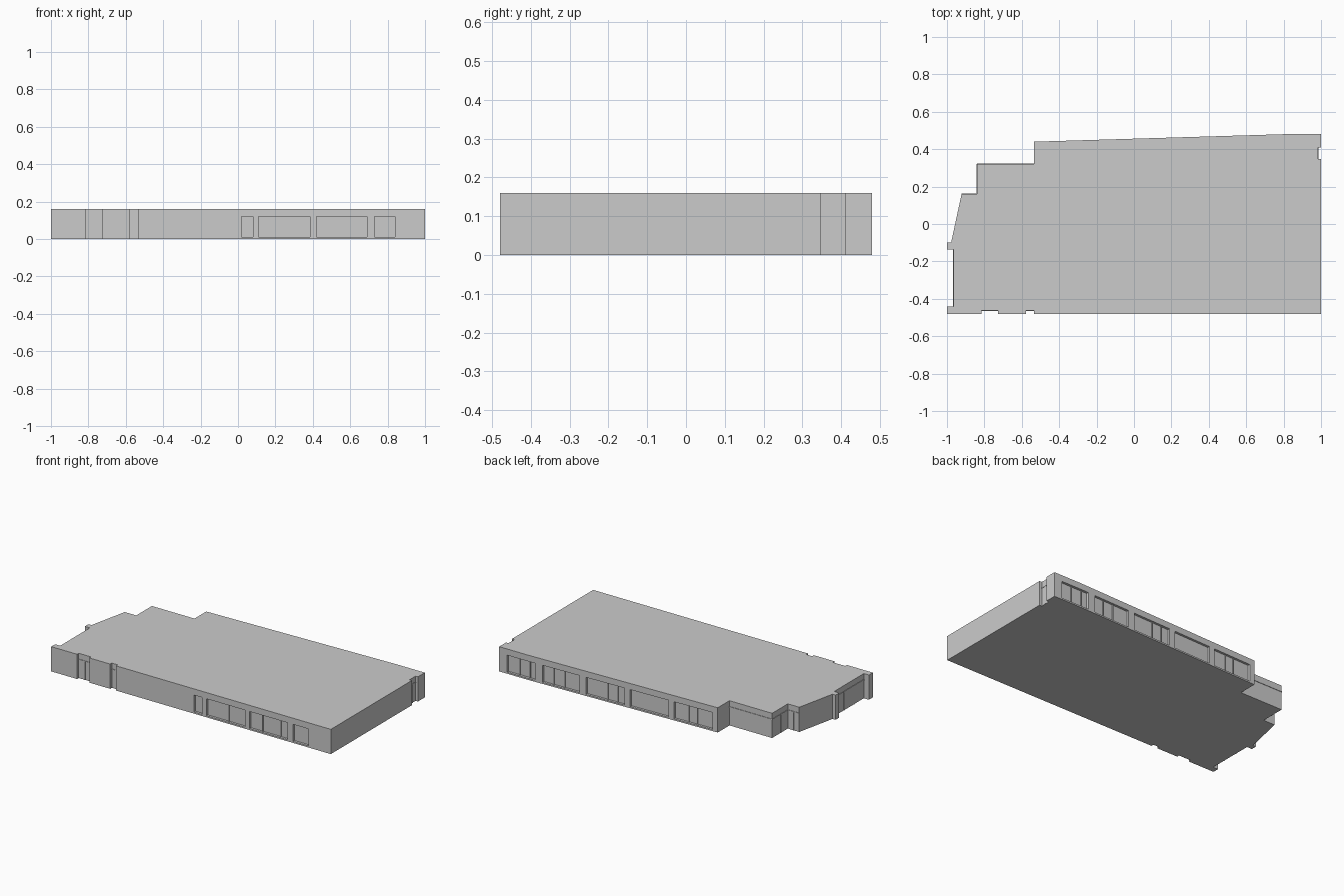
import bpy, bmesh
from mathutils import Vector

if "Cube" in bpy.data.objects:
    bpy.data.objects.remove(bpy.data.objects["Cube"])

H = 0.16            # wall height
HEAD = 0.12         # window head height
SILL = 0.01

# Building footprint, counter-clockwise from the front left corner
outline = [
    (-1, -0.48), (-0.815, -0.48), (-0.815, -0.463), (-0.727, -0.463), (-0.727, -0.48),
    (-0.578, -0.48), (-0.578, -0.463), (-0.535, -0.463), (-0.535, -0.48),
    (1, -0.48), (1, 0.347), (0.983, 0.347), (0.983, 0.41), (1, 0.41), (1, 0.48),
    (0.8, 0.48), (-0.535, 0.44), (-0.535, 0.32), (-0.84, 0.32), (-0.84, 0.16),
    (-0.922, 0.16), (-0.978, -0.1), (-1, -0.1), (-1, -0.137), (-0.964, -0.137),
    (-0.964, -0.44), (-1, -0.44)]


def prism(name, pts, z0, z1):
    """Extrude a flat outline between two heights."""
    bm = bmesh.new()
    face = bm.faces.new([bm.verts.new((x, y, z0)) for x, y in pts])
    ext = bmesh.ops.extrude_face_region(bm, geom=[face])
    bmesh.ops.translate(bm, vec=(0, 0, z1 - z0),
                        verts=[v for v in ext["geom"] if isinstance(v, bmesh.types.BMVert)])
    bmesh.ops.recalc_face_normals(bm, faces=bm.faces)
    mesh = bpy.data.meshes.new(name)
    bm.to_mesh(mesh)
    bm.free()
    obj = bpy.data.objects.new(name, mesh)
    bpy.context.collection.objects.link(obj)
    return obj


def wall_box(name, a, b, inner, outer, z0, z1):
    """Box along the wall line a-b; inner/outer are offsets along its outward normal."""
    a, b = Vector(a), Vector(b)
    d = (b - a).normalized()
    n = Vector((d.y, -d.x))
    return prism(name, [a + n * inner, a + n * outer, b + n * outer, b + n * inner], z0, z1)


def bar(name, a, b, t, inner, outer, z0, z1, w=0.006):
    """Upright post at fraction t along a-b."""
    a, b = Vector(a), Vector(b)
    c, h = a.lerp(b, t), (b - a).normalized() * w / 2
    return wall_box(name, c - h, c + h, inner, outer, z0, z1)


def back_y(x):
    return 0.48 if x > 0.8 else 0.44 + (x + 0.535) * 0.04 / 1.335


# Solid building body
body = prism("building_body", outline, 0, H)

# Recessed windows: start x, end x, mullion fractions
front = [(0.02, 0.08, []), (0.11, 0.385, [0.55]), (0.42, 0.69, [0.31, 0.79]),
         (0.73, 0.84, [])]
back = [(0.943, 0.745, [0.41, 0.78]), (0.693, 0.433, [0.28, 0.57]),
        (0.388, 0.118, [0.54, 0.8]), (0.078, -0.191, []), (-0.228, -0.5, [0.35, 0.57])]
windows = [((x0, -0.48), (x1, -0.48), m) for x0, x1, m in front]
windows += [((x0, back_y(x0)), (x1, back_y(x1)), m) for x0, x1, m in back]

bpy.context.view_layer.objects.active = body
for a, b, mullions in windows:
    cutter = wall_box("window_cutter", a, b, -0.015, 0.03, SILL, HEAD)
    cutter.hide_render = True
    mod = body.modifiers.new("window", "BOOLEAN")
    mod.operation, mod.solver, mod.object = "DIFFERENCE", "EXACT", cutter
    bpy.ops.object.modifier_apply(modifier=mod.name)
    bpy.data.objects.remove(cutter)
    for t in mullions:
        bar("window_mullion", a, b, t, -0.017, -0.009, SILL, HEAD)

# Storefront frames in the recesses and stepped corner: wall line and post fractions
storefronts = [
    ((-0.815, -0.463), (-0.727, -0.463), [0.5]),
    ((-0.578, -0.463), (-0.535, -0.463), []),
    ((0.983, 0.347), (0.983, 0.41), [0.5]),
    ((-0.535, 0.32), (-0.84, 0.32), []),
    ((-0.84, 0.32), (-0.84, 0.16), [0.55]),
    ((-0.84, 0.16), (-0.922, 0.16), [0.5]),
    ((-0.964, -0.137), (-0.964, -0.44), [0.33, 0.67])]
for a, b, posts in storefronts:
    wall_box("storefront_transom", a, b, -0.002, 0.003, HEAD - 0.003, HEAD + 0.003)
    for t in posts:
        bar("storefront_post", a, b, t, -0.002, 0.003, 0, HEAD)
